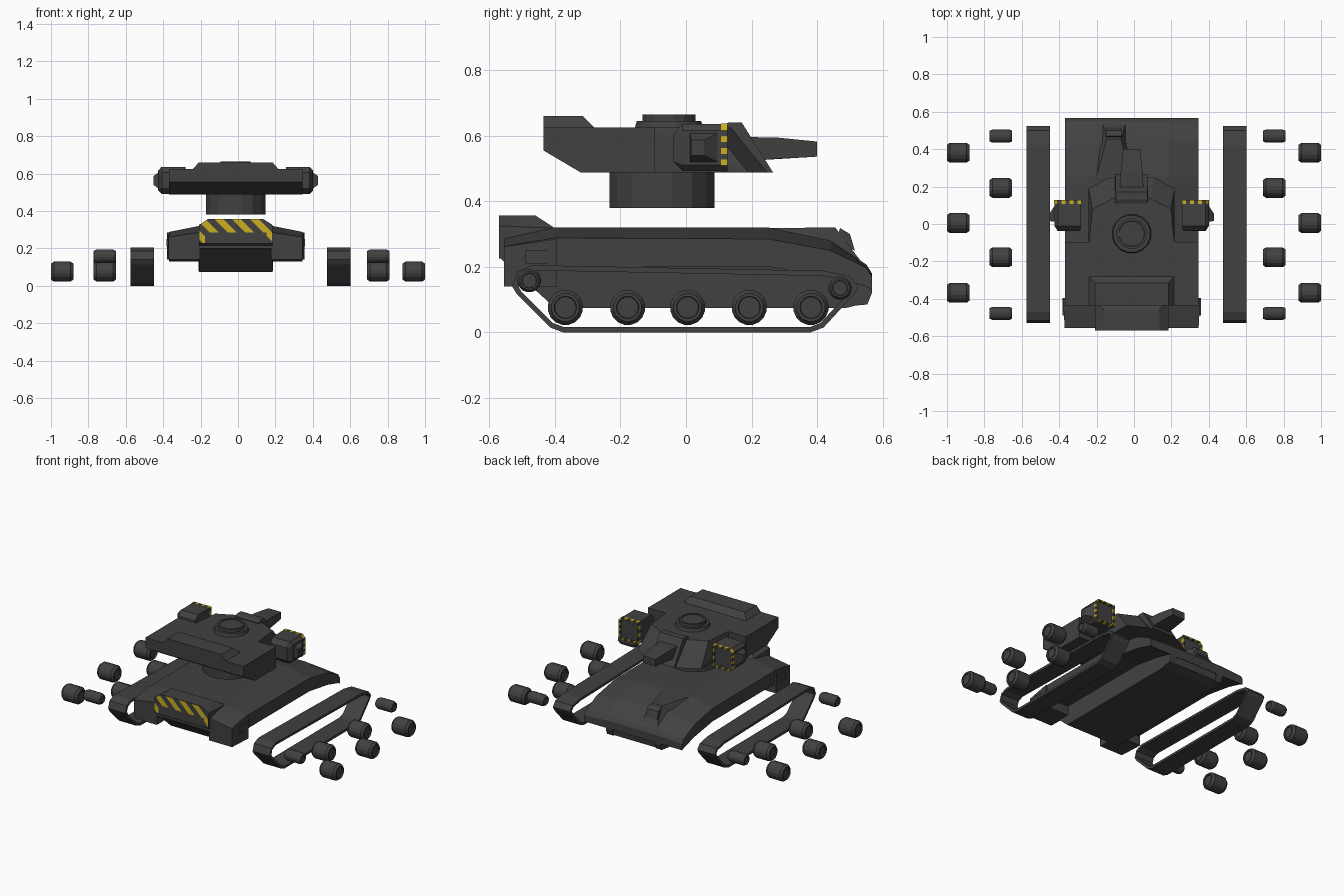
import bpy, bmesh, math
from mathutils import Vector

if "Cube" in bpy.data.objects:
    bpy.data.objects.remove(bpy.data.objects["Cube"])

CX = -0.0125  # centre line of hull and turret


def material(name, rgb):
    m = bpy.data.materials.new(name)
    m.diffuse_color = (*rgb, 1)
    m.use_nodes = True
    m.node_tree.nodes["Principled BSDF"].inputs["Base Color"].default_value = m.diffuse_color
    return m


GREY = material("dark_grey", (0.053, 0.053, 0.053))
YELLOW = material("hazard_yellow", (0.60, 0.43, 0.015))


def finish(name, bm, recalc=True):
    if recalc:
        bmesh.ops.recalc_face_normals(bm, faces=bm.faces[:])
    me = bpy.data.meshes.new(name)
    bm.to_mesh(me)
    bm.free()
    me.materials.append(GREY)
    me.materials.append(YELLOW)
    ob = bpy.data.objects.new(name, me)
    bpy.context.collection.objects.link(ob)
    return ob


def solid(name, pts):
    """Convex solid around the given corner points."""
    bm = bmesh.new()
    vs = [bm.verts.new(p) for p in pts]
    r = bmesh.ops.convex_hull(bm, input=vs)
    junk = {v for v in r["geom_interior"] + r["geom_unused"] if isinstance(v, bmesh.types.BMVert)}
    bmesh.ops.delete(bm, geom=list(junk), context="VERTS")
    bmesh.ops.dissolve_limit(bm, angle_limit=0.01, verts=bm.verts[:], edges=bm.edges[:])
    return finish(name, bm)


def sym(rows):
    """Points (half width, y, z) on both sides of the centre line."""
    return [(CX + s * w, y, z) for w, y, z in rows for s in (-1, 1)]


def loft(name, sections):
    """Bridge equal-length closed sections and cap the ends."""
    bm = bmesh.new()
    rings = [[bm.verts.new(p) for p in sec] for sec in sections]
    n = len(rings[0])
    for a, b in zip(rings, rings[1:]):
        for i in range(n):
            bm.faces.new((a[i], a[(i + 1) % n], b[(i + 1) % n], b[i]))
    bm.faces.new(rings[0])
    bm.faces.new(rings[-1])
    return finish(name, bm)


def lathe(name, profile, loc, n=16, axis="Z"):
    secs = []
    for r, h in profile:
        ring = []
        for i in range(n):
            t = 2 * math.pi * (i + 0.5) / n
            u, v = r * math.cos(t), r * math.sin(t)
            p = (u, v, h) if axis == "Z" else (h, u, v)
            ring.append(Vector(loc) + Vector(p))
        secs.append(ring)
    return loft(name, secs)


def band(name, outer, thick, place, lo, hi, striped=False):
    """Closed band: 2D loop with wall thickness, from depth lo to hi."""
    n = len(outer)
    pts = [Vector(p) for p in outer]
    inner = []
    for i in range(n):
        d1 = (pts[i] - pts[i - 1]).normalized()
        d2 = (pts[(i + 1) % n] - pts[i]).normalized()
        n1, n2 = Vector((-d1.y, d1.x)), Vector((-d2.y, d2.x))  # counter-clockwise loop
        inner.append(pts[i] + (n1 + n2) * thick / (1 + n1.dot(n2)))
    bm = bmesh.new()
    loops = [[bm.verts.new(place(p, d)) for p in ring]
             for ring, d in ((pts, lo), (pts, hi), (inner, hi), (inner, lo))]
    for k in range(4):
        a, b = loops[k], loops[(k + 1) % 4]
        for i in range(n):
            j = (i + 1) % n
            f = bm.faces.new((a[i], a[j], b[j], b[i]))
            f.material_index = (i % 2) if striped else 0
    return finish(name, bm)


# ---- Hull ----
# sections: y, top half width, top z, shoulder half width, shoulder z, fender bottom z
rows = [(-0.555, .197, .285, .350, .262, .20), (-0.40, .197, .32, .357, .288, .20),
        (0.25, .197, .32, .357, .285, .20), (0.44, .197, .28, .357, .25, .17),
        (0.55, .197, .207, .357, .197, .14), (0.567, .197, .18, .357, .17, .13)]
loft("upper_hull", [[(CX + x, y, z) for x, z in
                     ((-a, zt), (a, zt), (w, zs), (w, zb), (-w, zb), (-w, zs))]
                    for y, a, zt, w, zs, zb in rows])
solid("lower_hull", sym([(.197, -.565, .225), (.197, -.40, .075), (.197, .49, .075),
                         (.197, .553, .09), (.197, .562, .15), (.197, .40, .25), (.197, -.50, .25)]))
solid("engine_deck", sym([(.148, -.57, .357), (.148, -.46, .357), (.197, -.40, .318), (.197, -.57, .325),
                          (.197, -.57, .225), (.197, -.40, .225)]))
for s, side in ((-1, "left"), (1, "right")):
    def at(rows):
        return [(CX + s * x, y, z) for x, y, z in rows]
    # rear corner blocks with a raised panel, and front lugs
    solid(side + "_rear_block", at([(x, y, z) for y, w, t in ((-.555, .358, .262), (-.395, .367, .285))
                                    for x, z in ((.19, .14), (w, .14), (w, t), (.19, t))]))
    solid(side + "_side_panel", at([(x, y, z) for x in (.35, .37) for y in (-.49, -.395)
                                    for z in (.21, .25)]))
    solid(side + "_front_lug", at([(x, y, z) for x in (.155, .20)
                                   for y, z in ((.50, .08), (.553, .085), (.567, .12), (.567, .18), (.50, .18))]))

# driver hump on the front slope
solid("driver_hump", [(-.20, .26, .318), (-.02, .26, .318), (-.145, .455, .32), (-.07, .455, .32),
                      (-.165, .535, .215), (-.045, .535, .215), (-.20, .36, .28), (-.02, .36, .28)])
solid("driver_vision_block", [(x, y, z) for x in (-.15, -.065)
                              for y, z in ((.455, .27), (.47, .318), (.50, .30), (.515, .25))])

# hazard plate at the rear, cut along diagonal stripes
bm = bmesh.new()
for poly in ([(-.197, .285), (.197, .285), (.197, .325), (.148, .357), (-.148, .357), (-.197, .325)],
             [(-.197, .23), (-.165, .23), (-.165, .285), (-.197, .285)],
             [(.165, .23), (.197, .23), (.197, .285), (.165, .285)]):
    bm.faces.new([bm.verts.new((CX + x, -.573, z)) for x, z in poly])
START, STEP = 0.135, 0.0475
for k in range(-4, 10):
    bmesh.ops.bisect_plane(bm, geom=bm.verts[:] + bm.edges[:] + bm.faces[:],
                           plane_co=(START + k * STEP, 0, 0), plane_no=(1, 0, 1))
for f in bm.faces:
    c = f.calc_center_median()
    f.material_index = int(math.floor((c.x + c.z - START) / STEP) % 2 == 0)
    if f.normal.y > 0:
        f.normal_flip()
finish("rear_hazard_plate", bm, recalc=False)

# ---- Turret ----
lathe("turret_ring", [(.163, .38), (.163, .49)], (CX, -.073, 0))
solid("turret_rear", sym([(.357, -.435, .625), (.357, -.435, .555), (.357, -.32, .487),
                          (.357, -.095, .487), (.357, -.095, .625)]))
solid("turret_front", sym([(.23, -.12, .487), (.23, .19, .487), (.12, .25, .487),
                           (.23, -.12, .625), (.21, .08, .625), (.10, .135, .625)]))
solid("turret_bustle", sym([(.232, -.435, .62), (.232, -.275, .62), (.197, -.435, .66), (.197, -.315, .66)]))
solid("gun_mantlet", sym([(.088, .11, .487), (.088, .11, .63), (.085, .13, .64),
                          (.085, .17, .64), (.088, .266, .487)]))
solid("gun_barrel", sym([(x, y, z) for y, x, zs in ((.17, .065, (.522, .596)), (.28, .058, (.53, .594)),
                                                    (.40, .046, (.536, .582))) for z in zs]))
lathe("commander_hatch", [(.107, .62), (.10, .645), (.082, .645), (.082, .665), (.07, .665), (.068, .66)],
      (CX, -.052, 0))

# ---- Side pods ----
for s, side in ((-1, "left"), (1, "right")):
    def at(rows):
        return [(CX + s * x, y, z) for x, y, z in rows]
    section = [(.27, .492), (.395, .492), (.413, .51), (.413, .615), (.395, .635), (.27, .635)]
    solid(side + "_pod", at([(x, y, z) for x, z in section for y in (-.01, .115)] +
                            [(x, -.038, z) for x in (.275, .395) for z in (.52, .605)]))
    solid(side + "_pod_nub", at([(.41, y, z) for y in (.012, .10) for z in (.518, .608)] +
                                [(.440, y, z) for y in (.016, .055) for z in (.54, .587)]))
    # striped frame round the pod front
    loop = []
    for i, (a, b) in enumerate(zip(section, section[1:] + section[:1])):
        k = 1 if i in (1, 3) else 6
        loop += [(a[0] + (b[0] - a[0]) * j / k, a[1] + (b[1] - a[1]) * j / k) for j in range(k)]
    mid = Vector((.3415, .5635))
    loop = [mid + (Vector(p) - mid) * 1.02 for p in loop]
    band(side + "_pod_hazard_frame", loop, .01,
         lambda p, d, s=s: (CX + s * p.x, d, p.y), .106, .127, striped=True)

# ---- Tracks ----
track = [(-.53, .14), (-.515, .115), (-.415, .015), (-.375, 0), (.38, 0), (.42, .015), (.512, .115),
         (.525, .14), (.50, .172), (.42, .188), (-.47, .205), (-.515, .185)]
for x, side in ((-.575, "left"), (.477, "right")):
    band(side + "_track", track, .016, lambda p, d: (d, p.x, p.y), x, x + .125)

# ---- Wheels, laid out beside the tracks ----
wheel_rows = {"outer": [(-.368, .076, .054), (.005, .076, .054), (.381, .076, .054)],
              "inner": [(-.478, .158, .036), (-.178, .076, .054), (.193, .076, .054), (.47, .135, .036)]}
columns = [("left_outer", -.94), ("right_outer", .94), ("left_inner", -.712), ("right_inner", .75)]
for label, x in columns:
    for i, (y, z, r) in enumerate(wheel_rows[label.split("_")[1]]):
        half = [(.60 * r, .053), (.64 * r, .06), (.80 * r, .06), (r, .045)]
        profile = [(q, -h) for q, h in half] + half[::-1]
        lathe(f"{label}_wheel_{i + 1}", profile, (x, y, z), axis="X")
